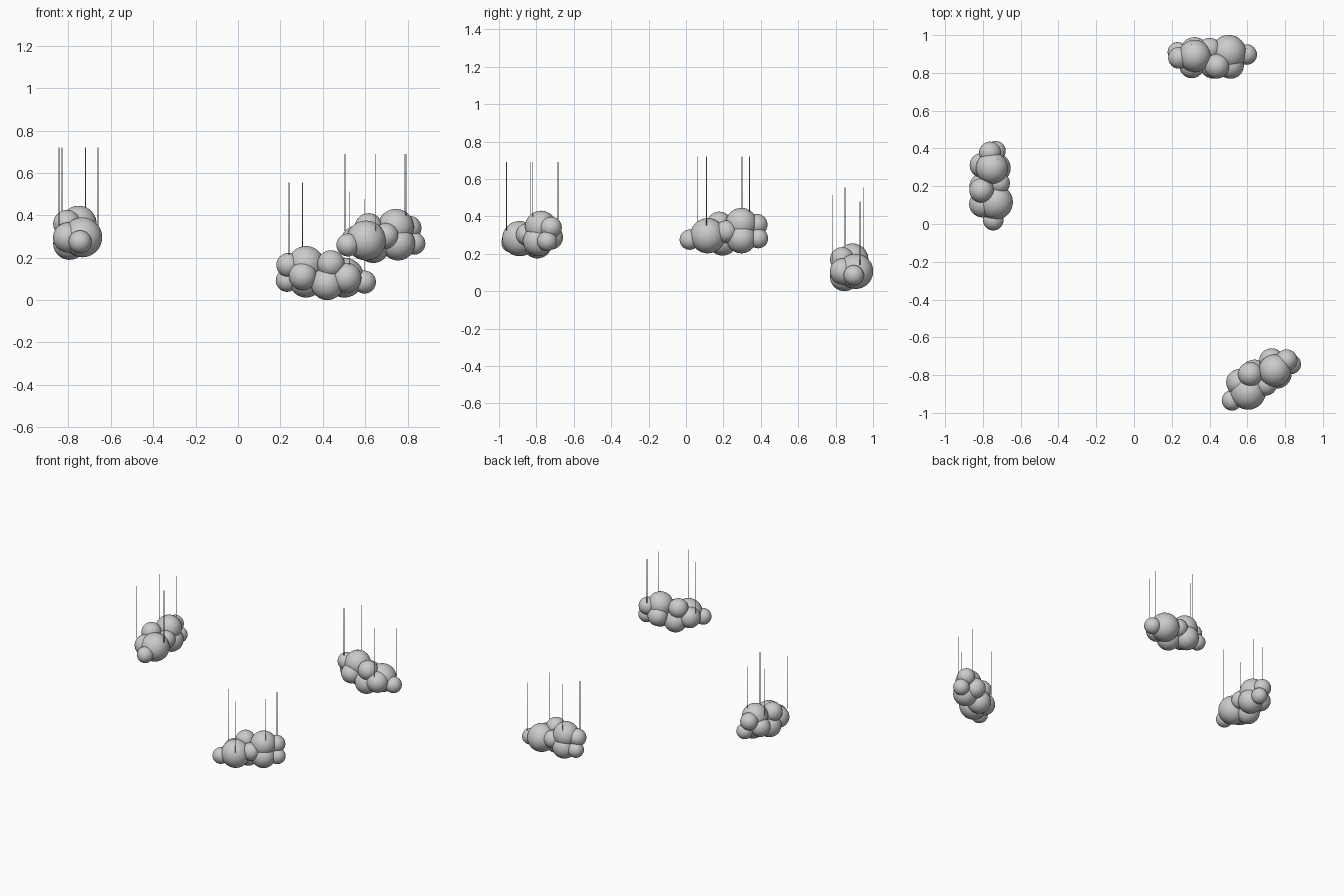
import bpy, bmesh
from math import radians
from mathutils import Matrix, Vector

if "Cube" in bpy.data.objects:
    bpy.data.objects.remove(bpy.data.objects["Cube"])

# puffs of one cloud in its own frame: x, y, z, radius
PUFFS = [
    (.186, .012, .085, .054),    # tip
    (.090, .022, .106, .094),    # largest puff
    (.100, -.045, .105, .071),
    (.028, -.050, .170, .065),
    (.010, -.038, .077, .077),
    (-.010, .040, .128, .060),
    (-.090, .005, .170, .085),   # crown
    (-.090, .024, .092, .080),
    (-.105, -.047, .113, .066),
    (-.172, -.005, .165, .058),  # blunt end, upper
    (-.180, .025, .092, .053),   # blunt end, lower
]

# each cloud: name, centre, turn, strings as (x, y, bottom, top)
CLOUDS = [
    ("back", (.411, .885, 0), 0,
     [(.24, .85, .215, .555), (.305, .95, .215, .555),
      (.525, .785, .165, .513), (.598, .93, .14, .478)]),
    ("left", (-.757, .206, .19), -90,
     [(-.845, .06, .35, .72), (-.83, .30, .35, .72),
      (-.66, .11, .35, .72), (-.72, .34, .35, .72)]),
    ("front", (.667, -.821, .175), 213.5,
     [(.505, -.83, .325, .69), (.65, -.96, .325, .69),
      (.793, -.82, .325, .69), (.787, -.685, .325, .69)]),
]


def finish(bm, name):
    for f in bm.faces:
        f.smooth = True
    mesh = bpy.data.meshes.new(name)
    bm.to_mesh(mesh)
    bm.free()
    ob = bpy.data.objects.new(name, mesh)
    bpy.context.collection.objects.link(ob)
    return ob


for label, centre, turn, strings in CLOUDS:
    # cloud body from overlapping puffs
    bm = bmesh.new()
    for x, y, z, r in PUFFS:
        bmesh.ops.create_uvsphere(bm, u_segments=32, v_segments=20, radius=r,
                                  matrix=Matrix.Translation((x, y, z)))
    cloud = finish(bm, label + "_cloud")
    cloud.location = centre
    cloud.rotation_euler.z = radians(turn)

    # thin hanging strings
    bm = bmesh.new()
    for x, y, low, high in strings:
        bmesh.ops.create_cone(bm, cap_ends=True, segments=8, radius1=.002,
                              radius2=.002, depth=high - low,
                              matrix=Matrix.Translation((x, y, (low + high) / 2)))
    finish(bm, label + "_strings")
